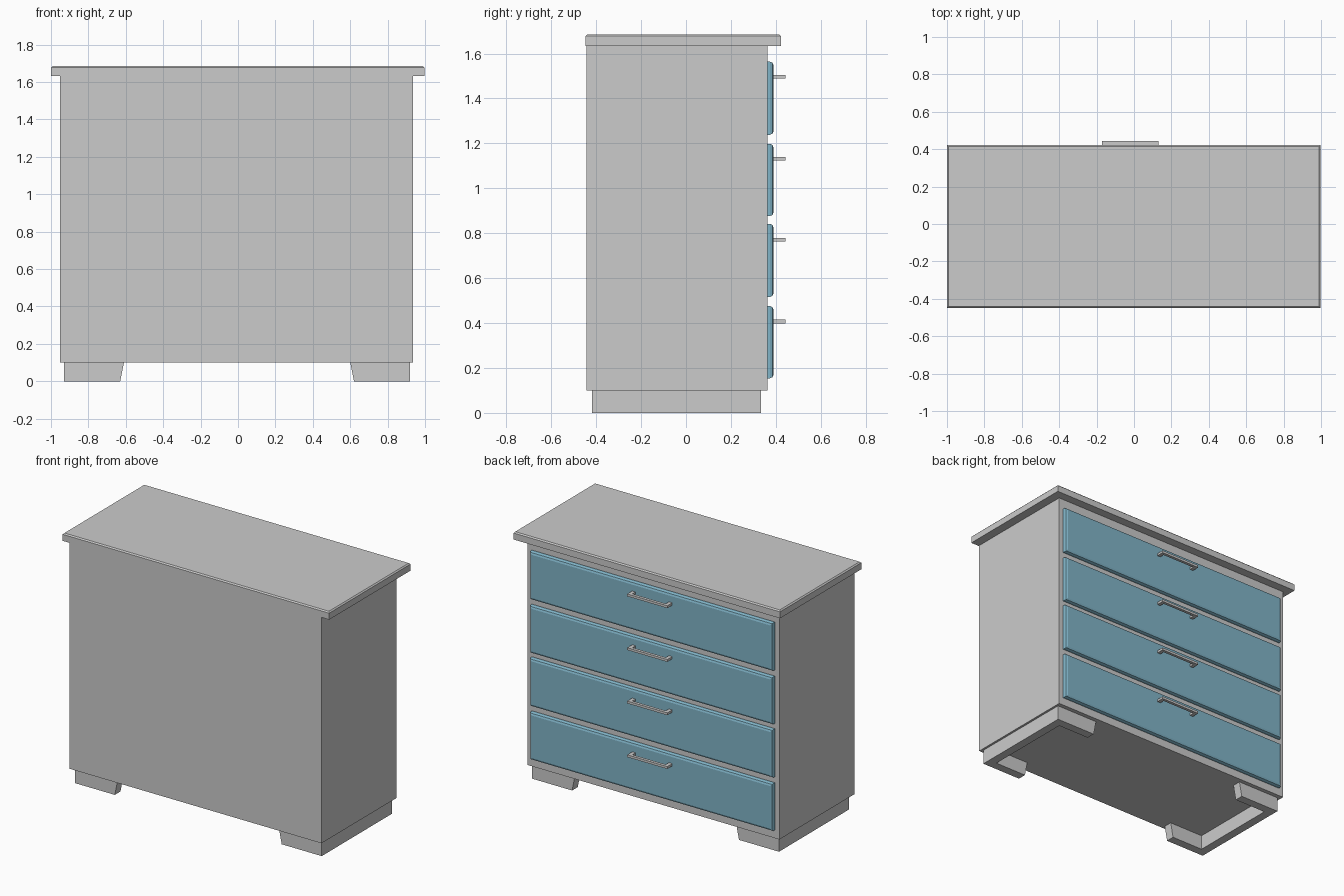
import bpy, bmesh
from mathutils import Vector

if "Cube" in bpy.data.objects:
    bpy.data.objects.remove(bpy.data.objects["Cube"])

blue = bpy.data.materials.new("drawer_blue")
blue.diffuse_color = (0.22, 0.46, 0.58, 1)
blue.use_nodes = True
blue.node_tree.nodes["Principled BSDF"].inputs["Base Color"].default_value = blue.diffuse_color


def finish(name, bm, mat=None):
    bmesh.ops.recalc_face_normals(bm, faces=bm.faces)
    me = bpy.data.meshes.new(name)
    bm.to_mesh(me)
    bm.free()
    ob = bpy.data.objects.new(name, me)
    bpy.context.collection.objects.link(ob)
    if mat:
        me.materials.append(mat)
    return ob


def add_box(bm, lo, hi):
    lo, hi = Vector(lo), Vector(hi)
    verts = bmesh.ops.create_cube(bm, size=1)["verts"]
    for v in verts:
        v.co = (lo + hi) / 2 + v.co * (hi - lo)


def box(name, lo, hi, bevel=0, axis=None, mat=None, segments=1):
    """Box whose face pointing along +axis gets bevelled edges."""
    bm = bmesh.new()
    add_box(bm, lo, hi)
    if bevel:
        edges = [e for e in bm.edges if all(abs(v.co[axis] - hi[axis]) < 1e-5 for v in e.verts)]
        bmesh.ops.bevel(bm, geom=edges, offset=bevel, segments=segments,
                        profile=0.5, affect='EDGES')
    return finish(name, bm, mat)


def prism(bm, profile, y0, y1):
    """Extrude an (x, z) profile from y0 to y1."""
    face = bm.faces.new([bm.verts.new((x, y0, z)) for x, z in profile])
    out = bmesh.ops.extrude_face_region(bm, geom=[face])["geom"]
    bmesh.ops.translate(bm, vec=(0, y1 - y0, 0),
                        verts=[g for g in out if isinstance(g, bmesh.types.BMVert)])


# carcass and overhanging top
box("carcass", (-0.953, -0.442, 0.10), (0.935, 0.362, 1.633))
box("top_slab", (-1.0, -0.448, 1.633), (0.997, 0.422, 1.685), 0.008, 2)

# base: side plinths with tapered feet returning along front and back
cx, t, y0, y1 = -0.005, 0.06, -0.418, 0.333
for side, s in (("left", -1), ("right", 1)):
    xa, xb = sorted((cx + s * 0.925, cx + s * (0.925 - t)))
    box(side + "_plinth", (xa, y0 + t, 0), (xb, y1 - t, 0.10))
    profile = [(cx + s * x, z) for x, z in ((0.925, 0), (0.925, 0.10), (0.605, 0.10), (0.625, 0))]
    for end, a in (("front", y0), ("back", y1 - t)):
        bm = bmesh.new()
        prism(bm, profile, a, a + t)
        finish(f"{side}_{end}_foot", bm)

# drawers with bevelled fronts and bar handles
rows = [(0.154, 0.476, 0.407), (0.516, 0.842, 0.771),
        (0.876, 1.198, 1.132), (1.238, 1.564, 1.496)]
for i, (z0, z1, hz) in enumerate(rows, 1):
    box(f"drawer_front_{i}", (-0.919, 0.355, z0), (0.901, 0.390, z1), 0.017, 1, blue, 2)
    # U-shaped handle outline in plan
    outline = [(-0.17, 0.388), (-0.17, 0.443), (0.13, 0.443), (0.13, 0.388),
               (0.105, 0.388), (0.105, 0.423), (-0.145, 0.423), (-0.145, 0.388)]
    bm = bmesh.new()
    face = bm.faces.new([bm.verts.new((x, y, hz - 0.008)) for x, y in outline])
    out = bmesh.ops.extrude_face_region(bm, geom=[face])["geom"]
    bmesh.ops.translate(bm, vec=(0, 0, 0.016),
                        verts=[g for g in out if isinstance(g, bmesh.types.BMVert)])
    finish(f"drawer_handle_{i}", bm)
